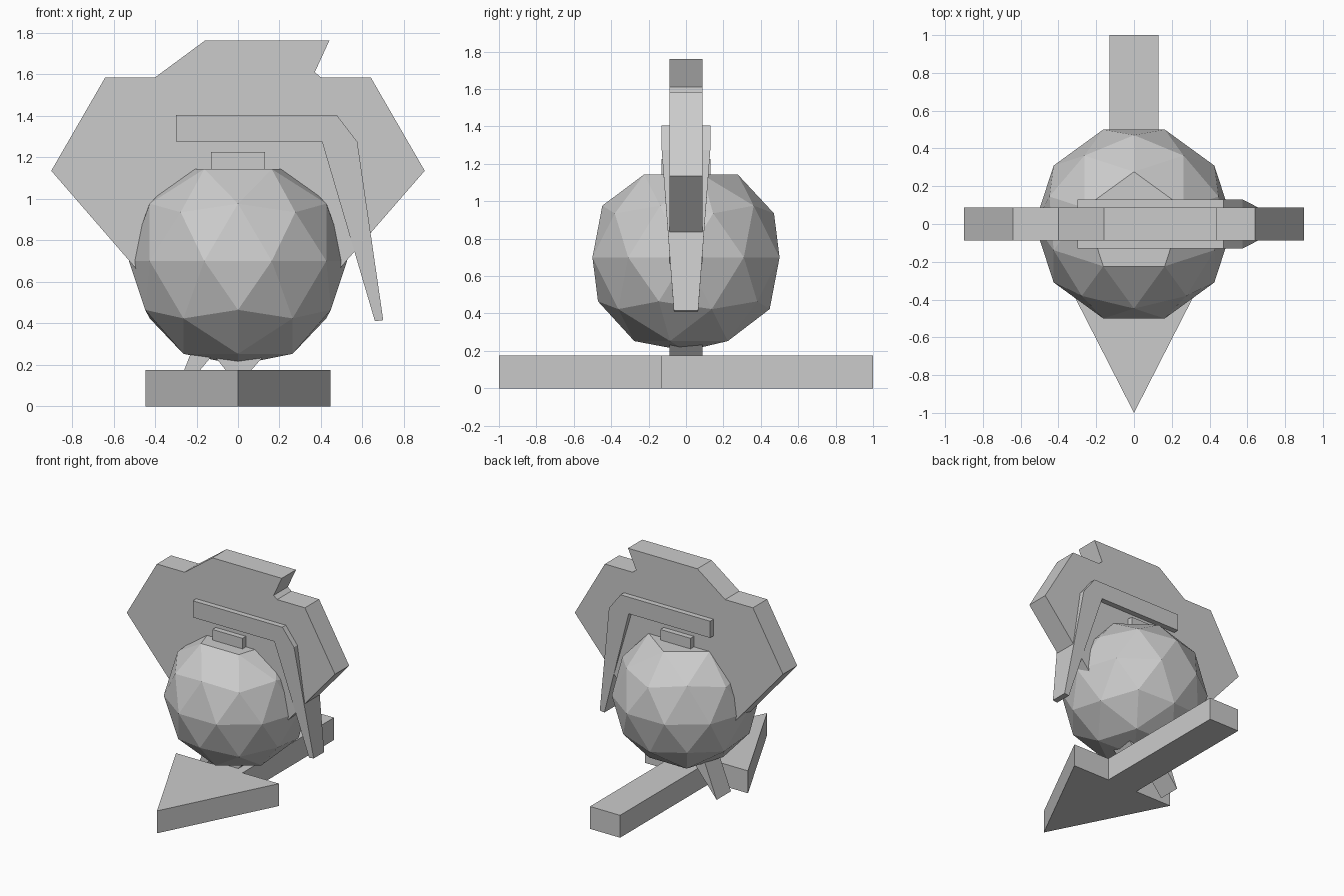
import bpy, bmesh, math
from mathutils import Matrix, Vector

if "Cube" in bpy.data.objects:
    bpy.data.objects.remove(bpy.data.objects["Cube"])


def make_object(name, bm):
    bmesh.ops.recalc_face_normals(bm, faces=bm.faces)
    mesh = bpy.data.meshes.new(name)
    bm.to_mesh(mesh)
    bm.free()
    obj = bpy.data.objects.new(name, mesh)
    bpy.context.collection.objects.link(obj)
    return obj


def prism(points, offset):
    """Solid from a closed 3D outline swept along offset."""
    bm = bmesh.new()
    face = bm.faces.new([bm.verts.new(p) for p in points])
    new = bmesh.ops.extrude_face_region(bm, geom=[face], use_keep_orig=True)
    verts = [g for g in new["geom"] if isinstance(g, bmesh.types.BMVert)]
    bmesh.ops.translate(bm, verts=verts, vec=Vector(offset))
    return bm


def upright_prism(profile, half):
    """Front (x, z) profile with thickness along y."""
    return prism([(x, -half, z) for x, z in profile], (0, 2 * half, 0))


# Arrow-shaped base pointing to the front
half_arrow = [(0.13, 1.0), (0.13, -0.13), (0.445, -0.13)]
arrow = half_arrow + [(0, -1.0)] + [(-x, y) for x, y in reversed(half_arrow)]
make_object("arrow_base", prism([(x, y, 0) for x, y in arrow], (0, 0, 0.175)))

# Flat backing plate with a top bump and a small tail spike
plate = [(0.9, 1.135), (0.64, 1.585), (0.40, 1.585), (0.37, 1.61), (0.44, 1.762),
         (-0.16, 1.762), (-0.40, 1.585), (-0.64, 1.585), (-0.9, 1.135),
         (-0.20, 0.327), (-0.327, 0.0), (-0.12, 0.25), (0.0, 0.1)]
make_object("backing_plate", upright_prism(plate, 0.088))

# Faceted round body: flat top, slightly flattened bottom point
R = 0.526
bm = bmesh.new()
bmesh.ops.create_icosphere(bm, subdivisions=2, radius=R,
                           matrix=Matrix.Rotation(math.radians(90), 4, 'Z'))
for v in bm.verts:
    if v.co.z > 0.98 * R:
        v.co.z = 0.8507 * R - 0.004
    elif v.co.z > 0.8 * R:
        v.co.z = 0.8507 * R - 0.004
    elif v.co.z < -0.98 * R:
        v.co.z = -0.5
bmesh.ops.translate(bm, verts=bm.verts, vec=(0, 0, 0.7))
make_object("round_body", bm)

# Neck block on top of the body
neck = [(-0.13, 1.1), (0.13, 1.1), (0.13, 1.226), (-0.13, 1.226)]
make_object("neck", upright_prism(neck, 0.13))

# Bent lever, narrowing toward its lower end
lever = [(-0.30, 1.405), (0.475, 1.405), (0.575, 1.275), (0.70, 0.415),
         (0.66, 0.41), (0.405, 1.275), (-0.30, 1.275)]
bm = upright_prism(lever, 0.13)
for v in bm.verts:
    if v.co.z < 0.5:
        v.co.y *= 0.5
make_object("lever", bm)
